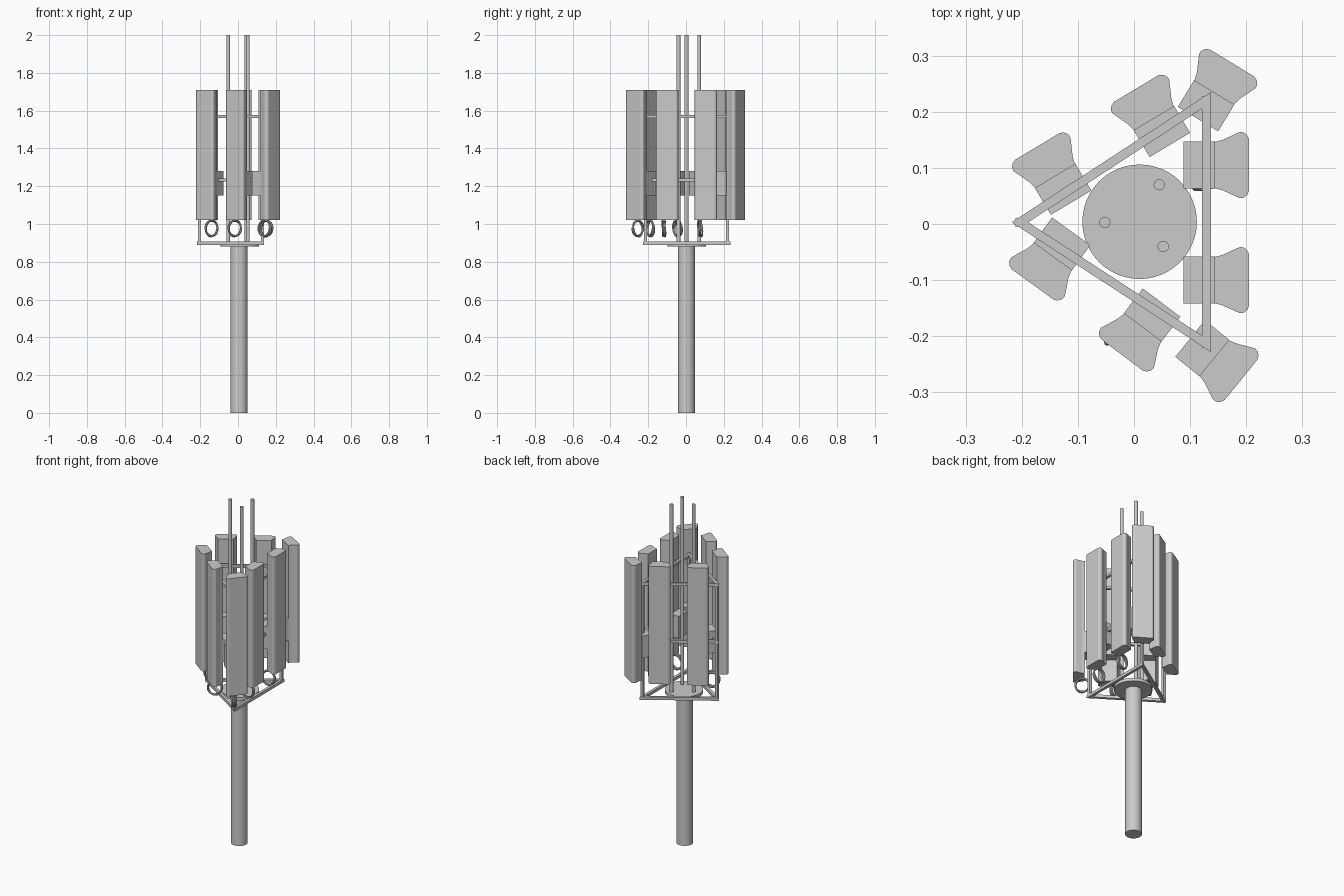
import bpy, bmesh, math
from mathutils import Vector, Matrix

if "Cube" in bpy.data.objects:
    bpy.data.objects.remove(bpy.data.objects["Cube"])


def finish(name, bm, smooth=False):
    bmesh.ops.recalc_face_normals(bm, faces=bm.faces)
    me = bpy.data.meshes.new(name)
    bm.to_mesh(me)
    bm.free()
    ob = bpy.data.objects.new(name, me)
    bpy.context.collection.objects.link(ob)
    if smooth:
        bpy.ops.object.select_all(action='DESELECT')
        ob.select_set(True)
        bpy.context.view_layer.objects.active = ob
        bpy.ops.object.shade_smooth_by_angle(angle=math.radians(40))
    return ob


def cylinder(name, x, y, z0, z1, r, sides=32):
    bm = bmesh.new()
    bmesh.ops.create_cone(bm, cap_ends=True, segments=sides, radius1=r, radius2=r,
                          depth=z1 - z0, matrix=Matrix.Translation((x, y, (z0 + z1) / 2)))
    return finish(name, bm, True)


def prism(name, outline, z0, z1):
    bm = bmesh.new()
    f = bm.faces.new([bm.verts.new((x, y, z0)) for x, y in outline])
    ext = bmesh.ops.extrude_face_region(bm, geom=[f])
    bmesh.ops.translate(bm, vec=(0, 0, z1 - z0),
                        verts=[v for v in ext['geom'] if isinstance(v, bmesh.types.BMVert)])
    return finish(name, bm)


# Mast, mounting plate and whip antennas
cylinder("mast_pole", 0.006, 0.003, 0, 0.89, 0.045)
cylinder("mounting_plate", 0.01, 0.004, 0.882, 0.9, 0.102, 48)
for i, (x, y) in enumerate([(0.045, 0.07), (-0.052, 0.003), (0.052, -0.04)]):
    cylinder(f"whip_antenna_{i}", x, y, 0.89, 2.0, 0.01, 16)

# Triangular frame rings with mitred corners
corners = [Vector((-0.218, 0.003)), Vector((0.137, -0.228)), Vector((0.137, 0.235))]


def inset(d):
    pts = []
    for i, c in enumerate(corners):
        a = (corners[i - 1] - c).normalized()
        b = (corners[(i + 1) % 3] - c).normalized()
        half = a.angle(b) / 2
        pts.append(c + (a + b).normalized() * d / math.sin(half))
    return pts


def ring(name, z0, z1):
    bm = bmesh.new()
    loops = [[bm.verts.new((p.x, p.y, z)) for p in inset(d)]
             for d, z in ((0, z0), (0.016, z0), (0.016, z1), (0, z1))]
    for k in range(4):
        for i in range(3):
            a, b, j = loops[k], loops[(k + 1) % 4], (i + 1) % 3
            bm.faces.new((a[i], a[j], b[j], b[i]))
    finish(name, bm)


ring("frame_bottom", 0.89, 0.907)
ring("frame_middle", 1.225, 1.242)
ring("frame_top", 1.562, 1.578)

# Corner posts
for i, p in enumerate(inset(0.008)):
    prism(f"frame_post_{i}", [(p.x + s * 0.008, p.y + t * 0.008)
                              for s, t in ((-1, -1), (1, -1), (1, 1), (-1, 1))], 0.89, 1.578)

# Panel antennas with their bracket boxes: inner centre and facing angle
half = [(0.055, 0.041), (0.07, 0.045), (0.094, 0.056), (0.101, 0.059),
        (0.108, 0.058), (0.114, 0.053), (0.117, 0.046)]
panel = half + [(r, -w) for r, w in reversed(half)]
bracket = [(0, 0.042), (0.056, 0.042), (0.056, -0.042), (0, -0.042)]
panels = [(0.088, 0.105, 0), (0.088, -0.1, 0),
          (0.064, 0.141, 121), (-0.112, 0.038, 121), (0.114, 0.187, 58.6),
          (-0.112, -0.013, 234), (0.049, -0.14, 233), (0.1, -0.204, -39)]


def place(outline, x, y, deg):
    c, s = math.cos(math.radians(deg)), math.sin(math.radians(deg))
    return [(x + r * c - w * s, y + r * s + w * c) for r, w in outline]


for i, (x, y, deg) in enumerate(panels):
    prism(f"panel_antenna_{i}", place(panel, x, y, deg), 1.02, 1.71)
    prism(f"panel_bracket_{i}", place(bracket, x, y, deg), 1.15, 1.28)

# Coiled cable loops hanging below some panels
for i, (x, y, deg) in enumerate([(-0.14, -0.045, 32), (-0.017, -0.19, 28), (0.145, -0.255, -45),
                                 (0.145, -0.117, 3), (0.145, 0.075, 10)]):
    bm = bmesh.new()
    for tilt, turn, r in ((7, 6, 0.038), (-7, -6, 0.036)):
        m = (Matrix.Translation((x, y, 0.977)) @ Matrix.Rotation(math.radians(deg + turn), 4, 'Z')
             @ Matrix.Rotation(math.radians(90 + tilt), 4, 'X'))
        n, k = 28, 8
        rows = []
        for a in range(n):
            u = 2 * math.pi * a / n
            row = []
            for b in range(k):
                v = 2 * math.pi * b / k
                d = r + 0.005 * math.cos(v)
                row.append(bm.verts.new(m @ Vector((d * math.cos(u), 1.12 * d * math.sin(u),
                                                    0.005 * math.sin(v)))))
            rows.append(row)
        for a in range(n):
            for b in range(k):
                p, q, c = rows[a], rows[(a + 1) % n], (b + 1) % k
                bm.faces.new((p[b], q[b], q[c], p[c]))
    finish(f"cable_loop_{i}", bm, True)
